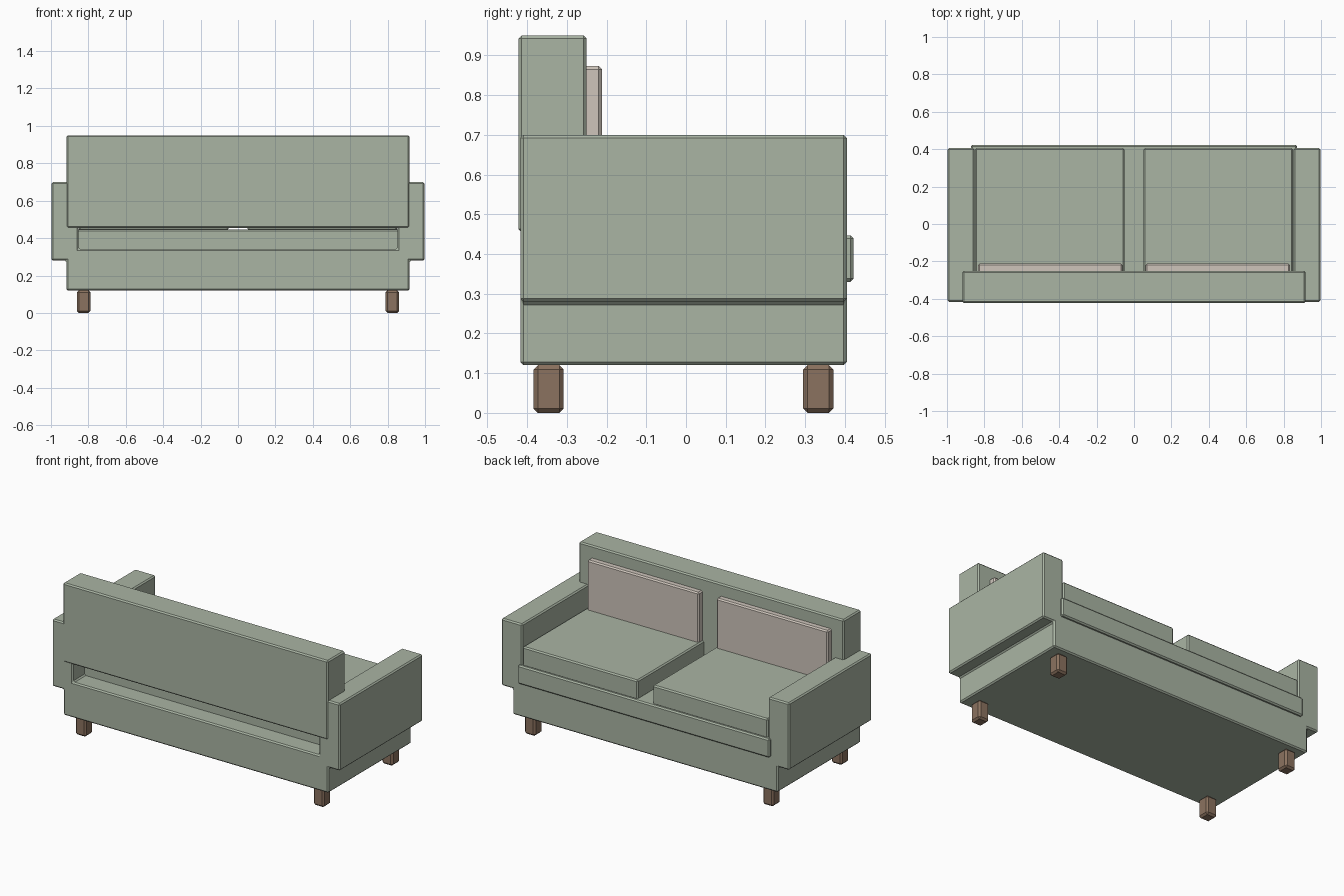
import bpy, bmesh

if "Cube" in bpy.data.objects:
    bpy.data.objects.remove(bpy.data.objects["Cube"])


def material(name, rgb):
    m = bpy.data.materials.new(name)
    m.diffuse_color = (*rgb, 1)
    m.use_nodes = True
    m.node_tree.nodes["Principled BSDF"].inputs["Base Color"].default_value = m.diffuse_color
    return m


green = material("green_fabric", (0.40, 0.46, 0.37))
cream = material("cream_fabric", (0.62, 0.56, 0.50))
wood = material("wood", (0.26, 0.17, 0.115))


def finish(name, bm, mat, bevel):
    bmesh.ops.recalc_face_normals(bm, faces=bm.faces)
    me = bpy.data.meshes.new(name)
    bm.to_mesh(me)
    bm.free()
    me.materials.append(mat)
    ob = bpy.data.objects.new(name, me)
    bpy.context.collection.objects.link(ob)
    mod = ob.modifiers.new("Bevel", 'BEVEL')
    mod.width = bevel
    mod.segments = 1
    mod.limit_method = 'ANGLE'
    return ob


def box(name, x, y, z, mat, bevel=0.008):
    bm = bmesh.new()
    bmesh.ops.create_cube(bm, size=1)
    for v in bm.verts:
        v.co = [(r[0] + r[1]) / 2 + c * (r[1] - r[0]) for c, r in zip(v.co, (x, y, z))]
    return finish(name, bm, mat, bevel)


# Base and arms: one stepped U profile extruded front to back
half = [(0.918, 0.12), (0.918, 0.28), (0.997, 0.28), (0.997, 0.70), (0.852, 0.70), (0.852, 0.342)]
profile = half + [(-x, z) for x, z in reversed(half)]
bm = bmesh.new()
face = bm.faces.new([bm.verts.new((x, -0.417, z)) for x, z in profile])
ext = bmesh.ops.extrude_face_region(bm, geom=[face])
bmesh.ops.translate(bm, vec=(0, 0.822, 0),
                    verts=[g for g in ext["geom"] if isinstance(g, bmesh.types.BMVert)])
finish("base_and_arms", bm, green, 0.008)

# Backrest and seat deck
box("backrest", (-0.918, 0.918), (-0.422, -0.25), (0.455, 0.95), green)
box("seat_deck", (-0.872, 0.872), (-0.30, 0.422), (0.33, 0.447), green)

# Seat and back cushions, one pair per side
for side, s in (("left", -1), ("right", 1)):
    box(side + "_seat_cushion", sorted((s * 0.052, s * 0.85)), (-0.26, 0.405), (0.44, 0.562), green)
    box(side + "_back_cushion", sorted((s * 0.061, s * 0.834)), (-0.27, -0.212), (0.55, 0.873), cream)

# Legs
for side, s in (("left", -1), ("right", 1)):
    for end, y in (("front", -0.346), ("back", 0.333)):
        box(f"{end}_{side}_leg", (s * 0.825 - 0.037, s * 0.825 + 0.037), (y - 0.038, y + 0.038),
            (0, 0.12), wood, 0.011)
